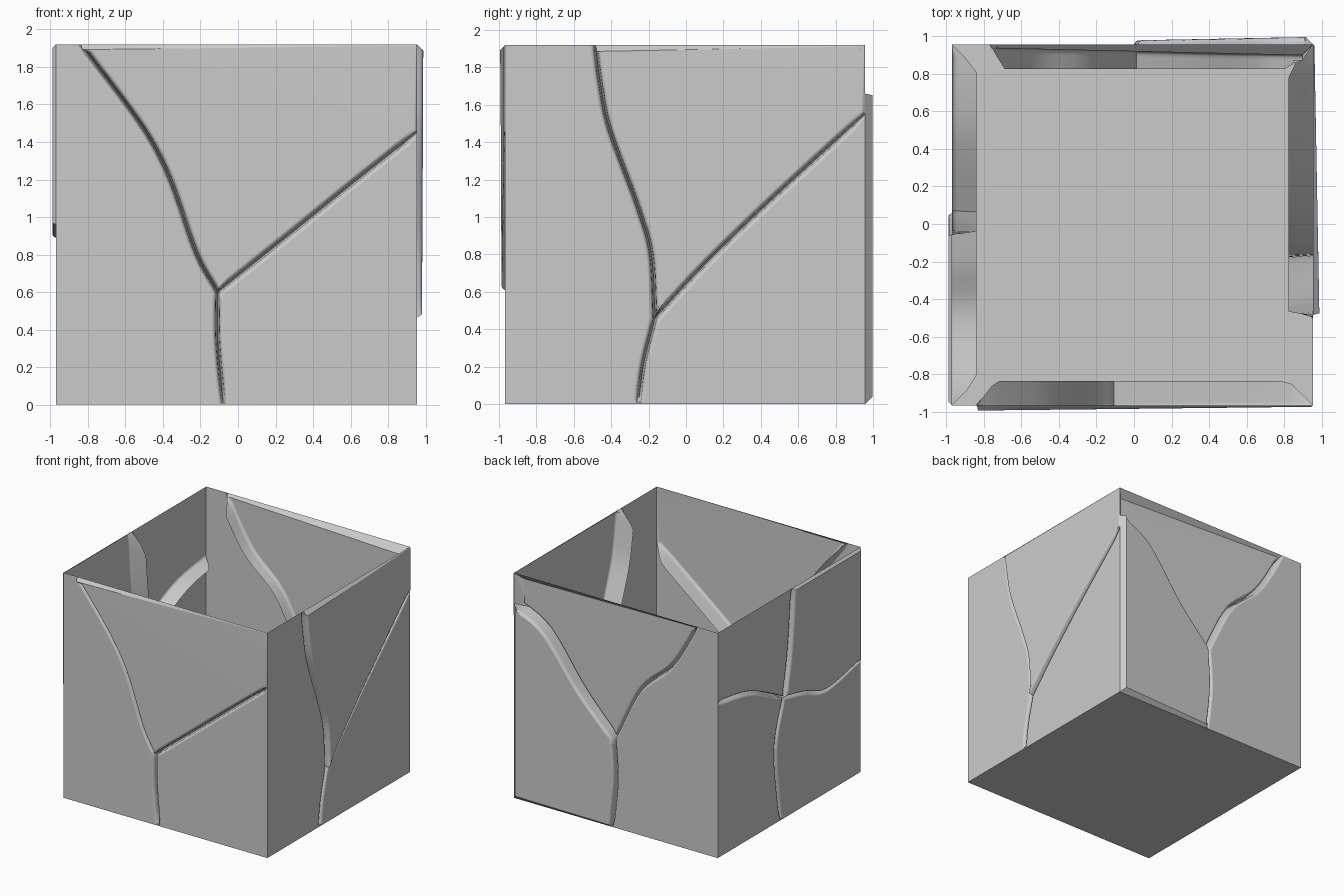
import bpy, bmesh, math
from mathutils import Vector, Matrix

cube = bpy.data.objects.get("Cube")
if cube:
    bpy.data.objects.remove(cube, do_unlink=True)

HALF, TOP, DEPTH, FLOOR = 0.962, 1.92, 0.13, 0.01
CENTRE = Vector((-0.008, -0.005, 0))

stone = bpy.data.materials.new("plain_grey")
stone.use_nodes = True
GREY = (0.6, 0.6, 0.6, 1)
stone.diffuse_color = GREY
stone.node_tree.nodes["Principled BSDF"].inputs["Base Color"].default_value = GREY


def finish(name, bm):
    """Turn a bmesh into a shaded object."""
    mesh = bpy.data.meshes.new(name)
    bm.to_mesh(mesh)
    bm.free()
    mesh.materials.append(stone)
    obj = bpy.data.objects.new(name, mesh)
    bpy.context.collection.objects.link(obj)
    bpy.ops.object.select_all(action="DESELECT")
    obj.select_set(True)
    bpy.context.view_layer.objects.active = obj
    bpy.ops.object.shade_smooth_by_angle(angle=math.radians(50))
    soft = obj.modifiers.new("soft_edges", "WEIGHTED_NORMAL")
    soft.keep_sharp = True


def smooth_path(points, steps=6):
    """Catmull-Rom curve through the crack points."""
    p = [Vector(q) for q in points]
    p = [2 * p[0] - p[1]] + p + [2 * p[-1] - p[-2]]
    out = []
    for a, b, c, d in zip(p, p[1:], p[2:], p[3:]):
        for i in range(steps):
            t = i / steps
            out.append(0.5 * (2 * b + (c - a) * t + (2 * a - 5 * b + 4 * c - d) * t * t
                              + (3 * b - a - 3 * c + d) * t ** 3))
    return out + [p[-2]]


def border_angle(p):
    return math.atan2(p[1] - TOP / 2, p[0]) % math.tau


CORNERS = [(HALF, TOP), (-HALF, TOP), (-HALF, 0), (HALF, 0)]


def outline(first, second):
    """Piece between two cracks, counterclockwise around the wall border."""
    start = border_angle(first[-1])
    span = (border_angle(second[-1]) - start) % math.tau
    turns = [((border_angle(c) - start) % math.tau, c) for c in CORNERS]
    corners = [Vector(c) for t, c in sorted(turns) if t < span]
    return first + corners + second[:0:-1]


def border_distance(p):
    return max(0, min(HALF - abs(p.x), p.y, TOP - p.y))


def inward(points, i):
    """Direction into the piece, away from the cracks at this point."""
    total = Vector((0, 0))
    for a, b in ((points[i - 1], points[i]), (points[i], points[(i + 1) % len(points)])):
        if max(border_distance(a), border_distance(b)) > 1e-4:
            d = (b - a).normalized()
            total += Vector((-d.y, d.x))
    return total.normalized() if total.length > 0 else total


# Rounded crack lip: distance from the crack, drop below the face
LIP = [(0.032, 0), (0.02, 0.004), (0.012, 0.014), (0.009, 0.03), (0, DEPTH)]


def piece(name, points, turn, out, tilt):
    """Wall panel whose crack edges fold inward to a deep narrow groove."""
    bm = bmesh.new()
    rings = []
    for shrink, drop in LIP:
        ring = []
        for i, p in enumerate(points):
            depth = min(drop, border_distance(p))
            q, push = p, 0
            if shrink:
                push = out + tilt * p.x
                q = p + inward(points, i) * shrink
                side, low = HALF - abs(push), abs(push)
                q = Vector((max(-side, min(side, q.x)), max(low, min(TOP - low, q.y))))
            ring.append(bm.verts.new((q.x, depth - HALF - push, q.y)))
        rings.append(ring)
    bm.faces.new(rings[0])
    for outer, inner in zip(rings, rings[1:]):
        for i in range(len(points)):
            j = (i + 1) % len(points)
            bm.faces.new((outer[j], outer[i], inner[i], inner[j]))
    bmesh.ops.remove_doubles(bm, verts=bm.verts, dist=1e-4)
    bmesh.ops.dissolve_degenerate(bm, edges=bm.edges, dist=1e-4)
    bm.transform(Matrix.Translation(CENTRE) @ Matrix.Rotation(turn * math.pi / 2, 4, "Z"))
    finish(name, bm)


# Each wall: quarter turn, crack meeting point, cracks outward from it,
# and pieces (name, push outward, tilt along the wall)
WALLS = {
    "front_wall": (0, (-0.1, 0.6), [
        [(0.3, 0.92), (0.62, 1.18), (HALF, 1.45)],
        [(-0.21, 0.8), (-0.34, 1.17), (-0.45, 1.4), (-0.6, 1.62), (-0.83, TOP)],
        [(-0.1, 0.35), (-0.07, 0)]],
        [("upper", 0.018, -0.011), ("left_lower", 0, 0), ("right_lower", 0, 0)]),
    "side_wall_a": (1, (-0.16, 0.46), [
        [(0.1, 0.74), (0.45, 1.08), (HALF, 1.55)],
        [(-0.18, 0.8), (-0.25, 1.05), (-0.4, 1.46), (-0.45, 1.7), (-0.48, TOP)],
        [(-0.22, 0.22), (-0.25, 0)]],
        [("upper", 0.025, -0.018), ("front_strip", 0, 0), ("back_lower", 0, 0)]),
    "back_wall": (2, (-0.02, 0.76), [
        [(0.22, 1.23), (0.52, 1.52), (0.76, TOP)],
        [(-0.33, 1.08), (-0.66, 1.5), (-HALF, 1.66)],
        [(0, 0.4), (-0.04, 0)]],
        [("upper", -0.036, 0.022), ("left_lower", 0.022, -0.018),
         ("right_lower", 0, 0)]),
    "side_wall_b": (3, (-0.07, 1.03), [
        [(0.2, 0.97), (0.5, 0.88), (HALF, 0.96)],
        [(0, 1.4), (0.05, TOP)],
        [(-0.52, 1.24), (-HALF, 1.32)],
        [(-0.18, 0.62), (-0.11, 0)]],
        [("front_upper", 0.02, 0), ("back_upper", 0, 0),
         ("back_lower", 0, 0), ("front_lower", 0, 0)]),
}

for wall, (turn, node, cracks, pieces) in WALLS.items():
    paths = [smooth_path([node] + c) for c in cracks]
    for i, (part, out, tilt) in enumerate(pieces):
        edge = outline(paths[i], paths[(i + 1) % len(paths)])
        piece(f"{wall}_{part}", edge, turn, out, tilt)

# Thin floor reaching the walls
bm = bmesh.new()
bmesh.ops.create_cube(bm, size=1)
bm.transform(Matrix.Translation(CENTRE + Vector((0, 0, FLOOR / 2)))
             @ Matrix.Diagonal((2 * HALF, 2 * HALF, FLOOR, 1)))
finish("floor", bm)
